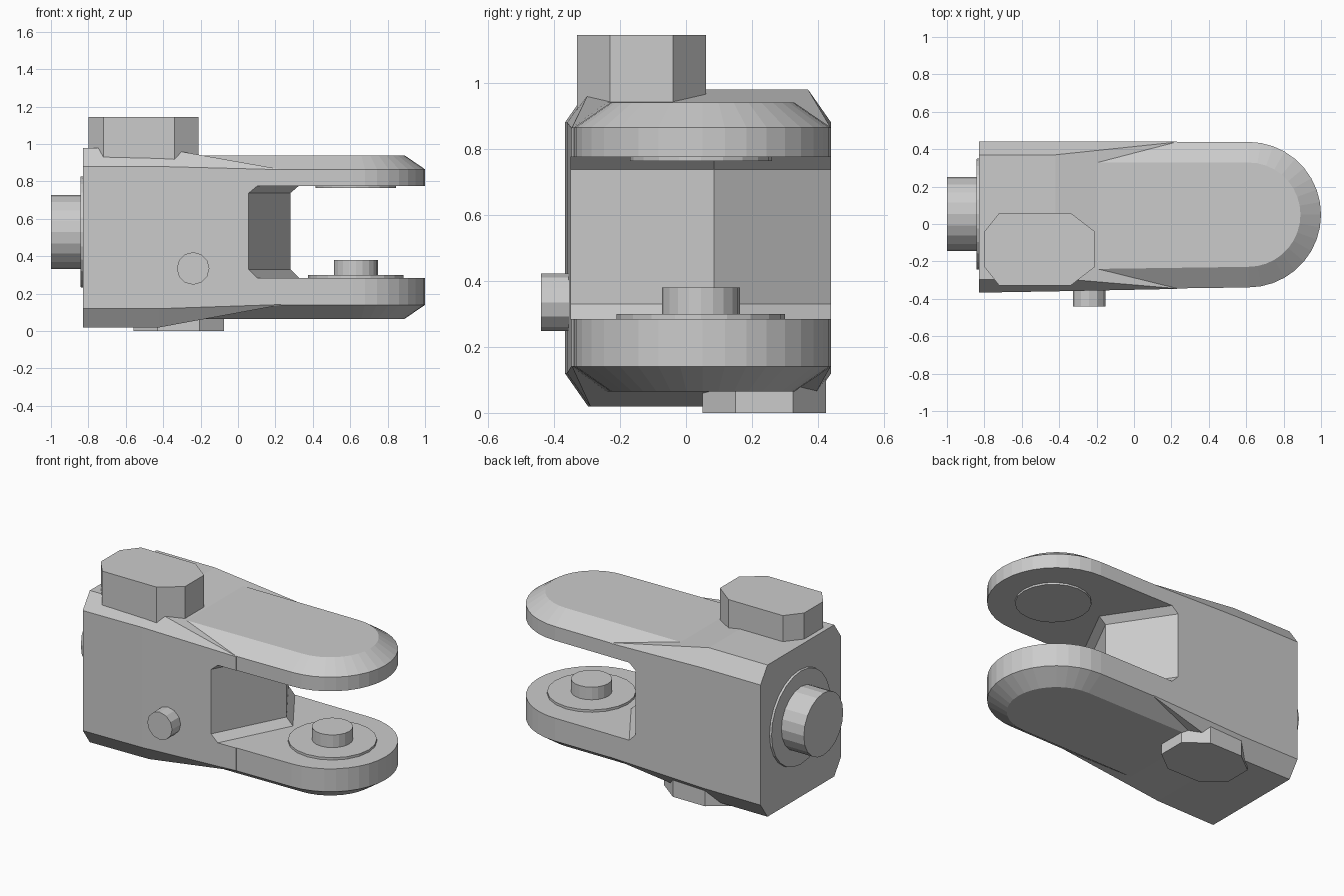
import bpy, bmesh, math
from mathutils import Vector, Matrix

cube = bpy.data.objects.get("Cube")
if cube:
    bpy.data.objects.remove(cube)

grey = bpy.data.materials.new("plain_grey")
grey.use_nodes = True
COLOUR = (0.6, 0.6, 0.6, 1)
grey.diffuse_color = COLOUR
grey.node_tree.nodes["Principled BSDF"].inputs["Base Color"].default_value = COLOUR


def finish(name, bm):
    bmesh.ops.recalc_face_normals(bm, faces=bm.faces)
    mesh = bpy.data.meshes.new(name)
    bm.to_mesh(mesh)
    bm.free()
    mesh.materials.append(grey)
    obj = bpy.data.objects.new(name, mesh)
    bpy.context.collection.objects.link(obj)
    return obj


def loft(name, rings):
    """Join matching rings of points and cap both ends."""
    bm = bmesh.new()
    rows = [[bm.verts.new(p) for p in ring] for ring in rings]
    n = len(rows[0])
    for a, b in zip(rows, rows[1:]):
        for i in range(n):
            j = (i + 1) % n
            bm.faces.new((a[i], a[j], b[j], b[i]))
    bm.faces.new(rows[0][::-1])
    bm.faces.new(rows[-1])
    return finish(name, bm)


def layers(name, outlines):
    """Loft plan outlines given as (z, [(x, y), ...])."""
    return loft(name, [[(x, y, z) for x, y in pts] for z, pts in outlines])


def cylinder(name, start, end, radius, sides, end_radius=None):
    start, end = Vector(start), Vector(end)
    axis = end - start
    turn = axis.to_track_quat('Z', 'Y').to_matrix().to_4x4()
    bm = bmesh.new()
    bmesh.ops.create_cone(bm, cap_ends=True, segments=sides, radius1=radius,
                          radius2=end_radius or radius, depth=axis.length,
                          matrix=Matrix.Translation((start + end) / 2) @ turn)
    return finish(name, bm)


def boolean(target, other, operation):
    mod = target.modifiers.new(operation.title(), 'BOOLEAN')
    mod.operation, mod.object, mod.solver = operation, other, 'EXACT'
    bpy.context.view_layer.objects.active = target
    bpy.ops.object.modifier_apply(modifier=mod.name)
    bpy.data.objects.remove(other)


def octagon(x0, x1, y0, y1, left, right, cut):
    return [(x0 + left, y0), (x1 - right, y0), (x1, y0 + cut), (x1, y1 - cut),
            (x1 - right, y1), (x0 + left, y1), (x0, y1 - cut), (x0, y0 + cut)]


# Housing: chamfered block narrowing toward the arms
def section(x, y0, y1, z0, z1, cy, cz):
    return [(x, y0 + cy, z0), (x, y1 - cy, z0), (x, y1, z0 + cz), (x, y1, z1 - cz),
            (x, y1 - cy, z1), (x, y0 + cy, z1), (x, y0, z1 - cz), (x, y0, z0 + cz)]


housing = loft("housing", [section(-0.83, -0.367, 0.44, 0.02, 0.98, 0.07, 0.1),
                           section(-0.42, -0.36, 0.44, 0.02, 0.98, 0.07, 0.1),
                           section(0.23, -0.347, 0.44, 0.14, 0.865, 0.002, 0.002)])


# Round-ended arms with wide chamfers
def arm_outline(inset):
    r = 0.389 - inset
    arc = [math.pi * (i / 18 - 0.5) for i in range(19)]
    pts = [(0.611 + r * math.cos(a), 0.05 + r * math.sin(a)) for a in arc]
    return [(-0.4, -0.353 + inset)] + pts + [(-0.4, 0.439 - inset)]


arms = layers("arms", [(0.065, arm_outline(0.11)), (0.14, arm_outline(0)),
                       (0.865, arm_outline(0)), (0.94, arm_outline(0.11))])
boolean(housing, arms, 'UNION')


# Slot between the arms, leaving a wedge-shaped web
def slot_outline(shift):
    return [(0.055 + shift, -0.5), (1.2, -0.5), (1.2, 0.6), (0.045 + shift, 0.6),
            (0.045 + shift, 0.44), (0.28 + shift, 0.085), (0.055 + shift, -0.355)]


slot = layers("slot", [(0.285, slot_outline(0.045)), (0.33, slot_outline(0)),
                       (0.738, slot_outline(0)), (0.776, slot_outline(0.045))])
boolean(housing, slot, 'DIFFERENCE')

# Eight-sided bosses on top and underneath
top = octagon(-0.8, -0.21, -0.33, 0.06, 0.08, 0.13, 0.1)
layers("top_boss", [(0.85, top), (1.145, top)])
under = octagon(-0.56, -0.075, 0.05, 0.425, 0.13, 0.13, 0.1)
layers("bottom_boss", [(0.0, under), (0.15, under)])

# Pivot washers and stud on the inner arm faces
cylinder("lower_washer", (0.63, 0.045, 0.27), (0.63, 0.045, 0.3), 0.255, 20)
cylinder("pivot_stud", (0.63, 0.045, 0.28), (0.63, 0.045, 0.38), 0.118, 20)
cylinder("upper_washer", (0.63, 0.045, 0.79), (0.63, 0.045, 0.764), 0.215, 20)

# Shaft and collar on the end, small peg on the front
cylinder("end_collar", (-0.8, 0.053, 0.53), (-0.843, 0.053, 0.53), 0.303, 24, 0.295)
cylinder("end_shaft", (-0.8, 0.053, 0.53), (-1.0, 0.053, 0.53), 0.197, 20)
cylinder("front_peg", (-0.24, -0.33, 0.335), (-0.24, -0.44, 0.335), 0.087, 12)
